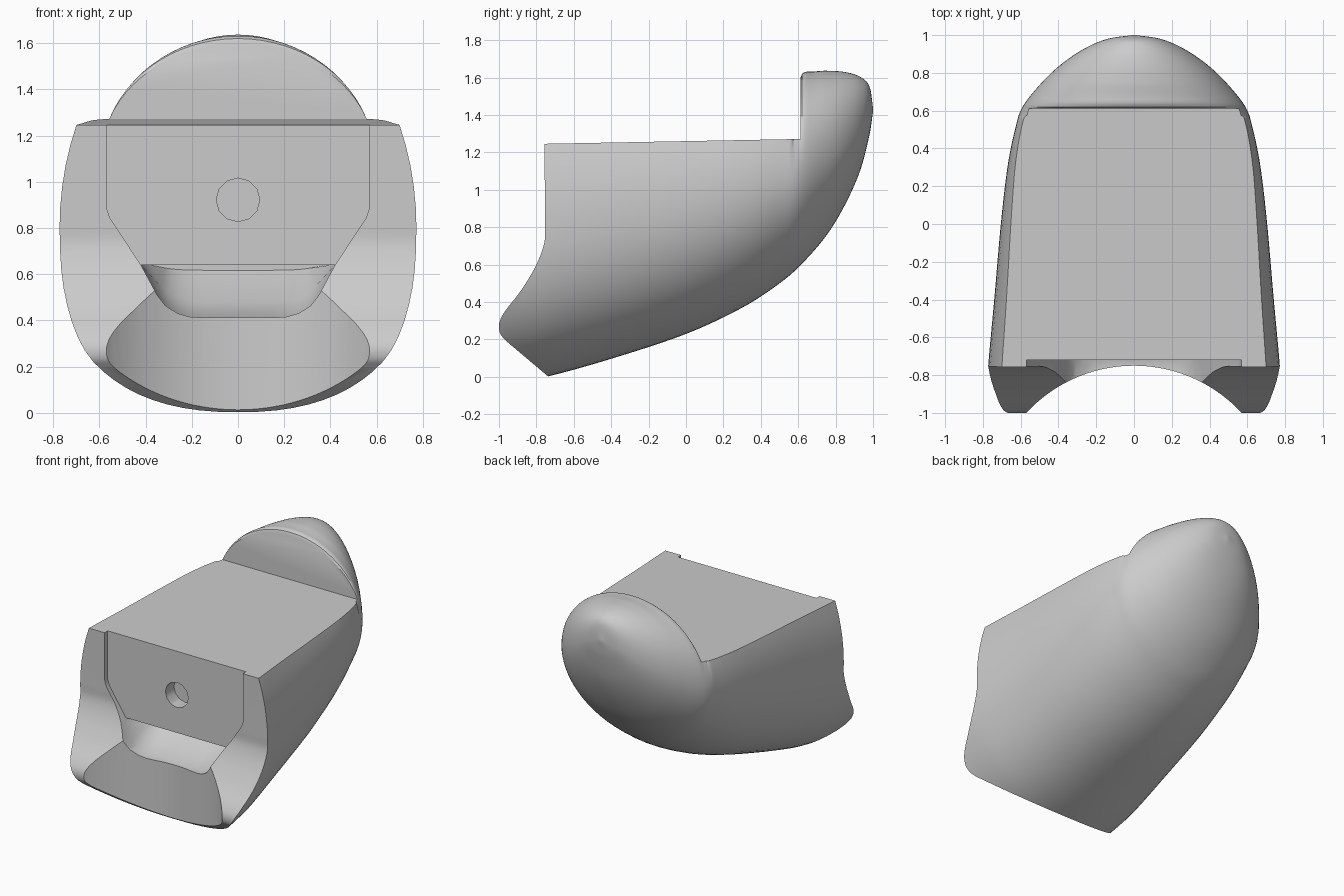
import bpy, bmesh, math
from mathutils import Vector

if "Cube" in bpy.data.objects:
    bpy.data.objects.remove(bpy.data.objects["Cube"])


def loft(name, rings):
    """Closed solid through a list of equal-length point rings."""
    bm = bmesh.new()
    vs = [[bm.verts.new(p) for p in r] for r in rings]
    n = len(rings[0])
    for a, b in zip(vs, vs[1:]):
        for i in range(n):
            j = (i + 1) % n
            bm.faces.new((a[i], a[j], b[j], b[i]))
    bm.faces.new(vs[0])
    bm.faces.new(vs[-1])
    bmesh.ops.recalc_face_normals(bm, faces=bm.faces)
    me = bpy.data.meshes.new(name)
    bm.to_mesh(me)
    bm.free()
    ob = bpy.data.objects.new(name, me)
    bpy.context.collection.objects.link(ob)
    return ob


def cut(ob, cutter):
    m = ob.modifiers.new("cut", 'BOOLEAN')
    m.operation, m.solver, m.object = 'DIFFERENCE', 'EXACT', cutter
    bpy.context.view_layer.objects.active = ob
    bpy.ops.object.modifier_apply(modifier=m.name)
    bpy.data.objects.remove(cutter, do_unlink=True)


def spline(keys, steps):
    """Catmull-Rom through tuples of numbers."""
    k = [Vector(v) for v in keys]
    k = [2 * k[0] - k[1]] + k + [2 * k[-1] - k[-2]]
    out = []
    for i in range(1, len(k) - 2):
        p, a, b, q = k[i - 1:i + 3]
        for s in range(steps):
            t = s / steps
            out.append(0.5 * (2 * a + (b - p) * t + (2 * p - 5 * a + 4 * b - q) * t * t
                              + (3 * a - p - 3 * b + q) * t ** 3))
    return out + [k[-2]]


# Main shell: egg-shaped cross-sections (y, bottom, top, widest z, half width)
keys = [(-1.02, -.05, 1.85, .78, .79), (-.75, 0, 1.85, .80, .772),
        (-.4, .097, 1.81, .87, .74), (0, .23, 1.77, .95, .705),
        (.3, .37, 1.74, 1.02, .67), (.5, .50, 1.71, 1.07, .63),
        (.62, .605, 1.637, 1.10, .59), (.75, .755, 1.637, 1.17, .487),
        (.85, .92, 1.63, 1.24, .38), (.93, 1.10, 1.605, 1.32, .26),
        (.98, 1.29, 1.555, 1.39, .14), (1.0, 1.42, 1.44, 1.43, .01)]


def section(k, n=72):
    y, zb, zt, zc, w = k
    if y > .57:  # rounded front lip of the raised back
        t = min(1, max(0, (.65 - y) / .04))
        zt = min(zt, 1.637) - .05 * (1 - math.sqrt(1 - t * t))
    e = 2.3 - .3 * min(1, max(0, (y + .75) / 1.4))
    pts = []
    for i in range(n):
        c, s = math.cos(math.tau * i / n), math.sin(math.tau * i / n)
        p = 2 / (e if s < 0 else 2)
        x = math.copysign(abs(c) ** p, c) * w
        z = zc + (s ** p * (zt - zc) if s >= 0 else -(-s) ** p * (zc - zb))
        pts.append((x, y, z))
    return pts


body = loft("curved_body", [section(k) for k in spline(keys, 10)])

# Flat top in front of the raised back
top = [(-1.3, 1.236), (.612, 1.272), (.612, 2.2), (-1.3, 2.2)]
cut(body, loft("top_cutter", [[(x, y, z) for y, z in top] for x in (-1, 1)]))

# Concave front rim profile
rim = [tuple(v) for v in spline([(-.754, .82), (-.757, .72), (-.80, .60), (-.88, .465),
                                 (-.965, .355), (-.998, .29), (-.995, .235), (-.965, .195)], 5)]
rim = [(-.757, 1.4)] + rim + [(-.72, -.012), (-.72, -.3), (-1.3, -.3), (-1.3, 1.4)]
cut(body, loft("rim_cutter", [[(x, y, z) for y, z in rim] for x in (-1, 1)]))

# Round vertical hollow in the lower front
R, cy = .775, -1.525
cut(body, loft("hollow_cutter", [[(R * math.cos(math.tau * i / 96),
                                   cy + R * math.sin(math.tau * i / 96), z)
                                  for i in range(96)] for z in (-.4, .7)]))

# Recessed front plate with rounded trough outline
half = [(.57, .89), (.555, .845), (.42, .64), (.35, .51), (.315, .465),
        (.265, .432), (.21, .416), (.15, .412)]
mirror = [(-x, z) for x, z in reversed(half)]
outline = [(.57, 1.5)] + half + mirror + [(-.57, 1.5)]
cut(body, loft("plate_cutter", [[(x, y, z) for x, z in outline] for y in (-1.3, -.72)]))

# Scoop running in beneath the plate
u = half[2:] + mirror[:-2]
cut(body, loft("scoop_cutter", [[(x * s, y, .64 + (z - .64) * h) for x, z in u]
                                for y, s, h in ((-.8, 1, 1), (-.72, 1, 1), (-.55, .96, .7),
                                                (-.38, .9, .1))]))

# Twelve-sided screw hole
cut(body, loft("hole_cutter", [[(.094 * math.cos(math.tau * i / 12), y,
                                 .922 + .094 * math.sin(math.tau * i / 12))
                                for i in range(12)] for y in (-.9, -.62)]))

bpy.ops.object.select_all(action='DESELECT')
body.select_set(True)
bpy.context.view_layer.objects.active = body
bpy.ops.object.shade_smooth_by_angle(angle=math.radians(30))
